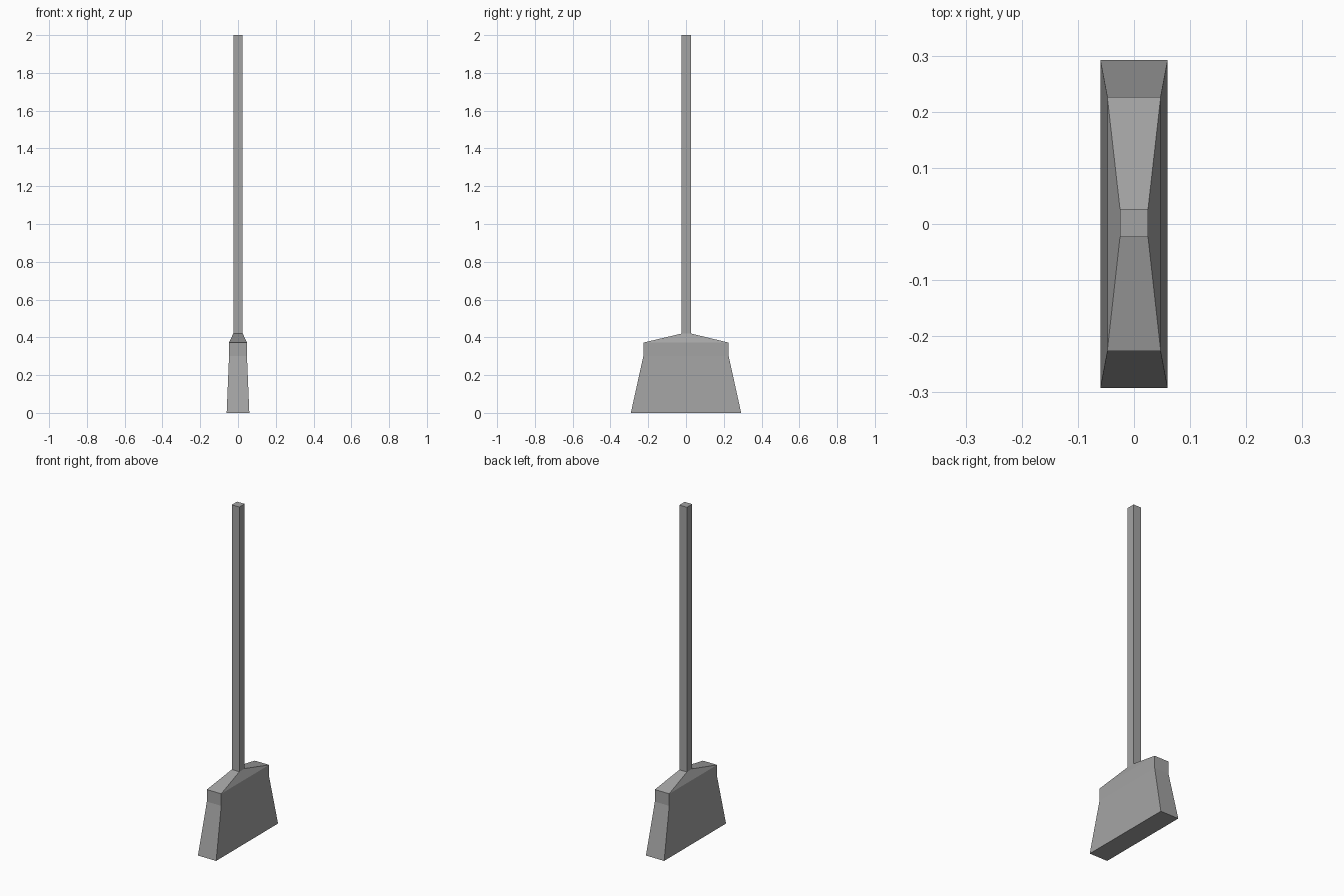
import bpy
import bmesh

cube = bpy.data.objects.get("Cube")
if cube:
    bpy.data.objects.remove(cube, do_unlink=True)

grey = bpy.data.materials.new("mid grey")
grey.use_nodes = True
color = (0.37, 0.37, 0.37, 1)
grey.diffuse_color = color
grey.node_tree.nodes["Principled BSDF"].inputs["Base Color"].default_value = color


def loft(name, sections):
    """Stack rectangles (z, half width, half depth, centre y) into a closed solid."""
    bm = bmesh.new()
    rings = [[bm.verts.new((sx * hx, cy + sy * hy, z))
              for sx, sy in ((-1, -1), (1, -1), (1, 1), (-1, 1))]
             for z, hx, hy, cy in sections]
    for low, high in zip(rings, rings[1:]):
        for i in range(4):
            j = (i + 1) % 4
            bm.faces.new((low[i], low[j], high[j], high[i]))
    bm.faces.new(rings[0][::-1])
    bm.faces.new(rings[-1])
    mesh = bpy.data.meshes.new(name)
    bm.to_mesh(mesh)
    bm.free()
    mesh.materials.append(grey)
    obj = bpy.data.objects.new(name, mesh)
    bpy.context.collection.objects.link(obj)
    return obj


# Flared bristles, straight collar and sloped shoulders
loft("broom_head", [
    (0.0, 0.06, 0.292, 0),
    (0.3, 0.0475, 0.226, 0),
    (0.372, 0.0475, 0.226, 0),
    (0.42, 0.025, 0.025, 0.002),
])

# Square handle, seated in the shoulders
loft("handle", [(0.41, 0.025, 0.025, 0.002), (2.0, 0.025, 0.025, 0.002)])
